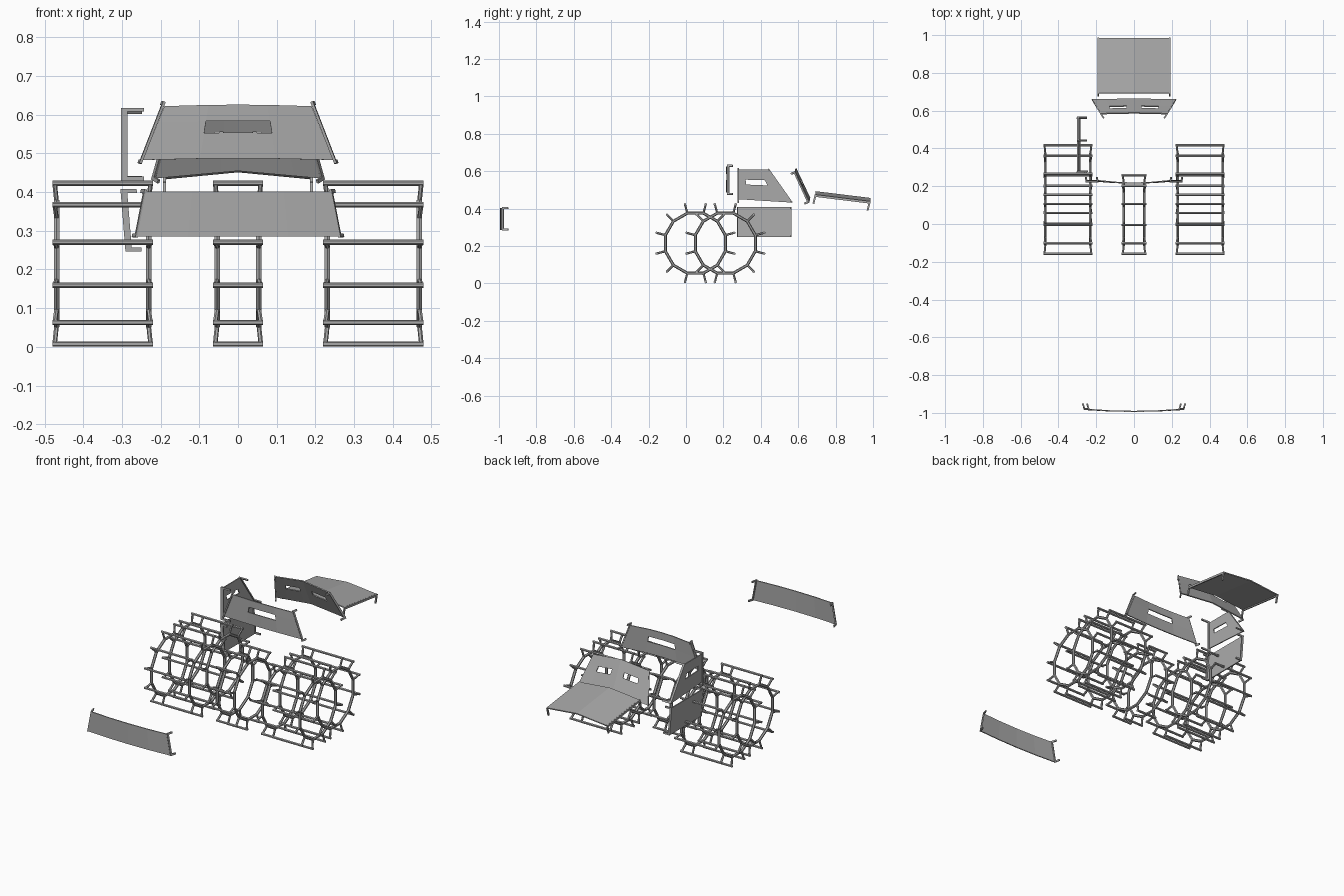
import bpy, bmesh, math
from mathutils import Vector as V

cube = bpy.data.objects.get("Cube")
if cube:
    bpy.data.objects.remove(cube)

steel = bpy.data.materials.new("grey_steel")
steel.use_nodes = True
GREY = (0.4, 0.4, 0.4, 1)
steel.diffuse_color = GREY
steel.node_tree.nodes["Principled BSDF"].inputs["Base Color"].default_value = GREY


def finish(name, bm):
    bmesh.ops.recalc_face_normals(bm, faces=bm.faces)
    mesh = bpy.data.meshes.new(name)
    bm.to_mesh(mesh)
    bm.free()
    mesh.materials.append(steel)
    obj = bpy.data.objects.new(name, mesh)
    bpy.context.collection.objects.link(obj)
    return obj


def rod(bm, a, b, r=0.007):
    d = b - a
    m = d.to_track_quat('Z', 'Y').to_matrix().to_4x4()
    m.translation = (a + b) / 2
    bmesh.ops.create_cone(bm, cap_ends=True, segments=6, radius1=r, radius2=r,
                          depth=d.length, matrix=m)


def cage(name, x, y, half):
    """Two twelve-sided rings joined by raised cleats."""
    bm = bmesh.new()

    def at(side, k, radius, inset):
        t = math.radians(15 + 30 * k)
        return V((x + side * (half - inset), y + radius * math.cos(t),
                  0.215 + radius * math.sin(t)))
    for k in range(12):
        for s in (-1, 1):
            rod(bm, at(s, k, 0.166, 0.011), at(s, k + 1, 0.166, 0.011), 0.008)
            rod(bm, at(s, k, 0.166, 0.011), at(s, k, 0.215, 0.006), 0.006)
        rod(bm, at(-1, k, 0.215, 0), at(1, k, 0.215, 0))
    finish(name, bm)


def plate(name, corners, us=(0, 0.5, 1), vs=(0, 1), holes=(), bow=(0, 0, 0), fold=False):
    """Thin sheet over four corners, bowed or folded at the middle, with slots."""
    bl, br, tr, tl = map(V, corners)
    bm = bmesh.new()
    rows = []
    for v in vs:
        row = []
        for u in us:
            c = abs(2 * u - 1)
            lift = V(bow) * (1 - (c if fold else c * c))
            row.append(bm.verts.new(bl.lerp(br, u).lerp(tl.lerp(tr, u), v) + lift))
        rows.append(row)
    for j in range(len(vs) - 1):
        for i in range(len(us) - 1):
            if (i, j) not in holes:
                bm.faces.new((rows[j][i], rows[j][i + 1], rows[j + 1][i + 1], rows[j + 1][i]))
    obj = finish(name, bm)
    mod = obj.modifiers.new("thickness", 'SOLIDIFY')
    mod.thickness = 0.006
    mod.offset = 0


def bracket(name, a, b, inward, arm=0.04, depth=0.01, thick=0.007):
    """C-shaped clip along a plate edge, prongs pointing inward."""
    a, b = V(a), V(b)
    up, inn = (b - a).normalized(), V(inward).normalized()
    h, t = (b - a).length, 0.01
    side = up.cross(inn).normalized() * thick
    outline = [(0, 0), (arm, 0), (arm, t), (depth, t),
               (depth, h - t), (arm, h - t), (arm, h), (0, h)]
    bm = bmesh.new()
    face = bm.faces.new([bm.verts.new(a + inn * p + up * q - side / 2) for p, q in outline])
    ext = bmesh.ops.extrude_face_region(bm, geom=[face])
    bmesh.ops.translate(bm, vec=side, verts=[g for g in ext["geom"]
                                             if isinstance(g, bmesh.types.BMVert)])
    finish(name, bm)


# Wheel cages
cage("front_wheel_cage", 0, 0.05, 0.065)
for s, n in ((1, "left"), (-1, "right")):
    cage(n + "_inner_wheel_cage", s * 0.35, 0.05, 0.13)
    cage(n + "_rear_wheel_cage", s * 0.35, 0.21, 0.13)

# Sheet panels
plate("bumper_plate", [(-.26, -.982, .285), (.26, -.982, .285), (.238, -.982, .402), (-.238, -.982, .402)],
      us=(0, .25, .5, .75, 1), bow=(0, -.01, 0))
plate("windshield_plate", [(-.245, .23, .483), (.245, .23, .483), (.19, .23, .622), (-.19, .23, .622)],
      us=(0, .3, .5, .7, 1), vs=(0, .48, .7, 1), holes=((1, 1), (2, 1)), bow=(0, -.013, .004))
plate("rear_window_plate", [(-.222, .658, .436), (.222, .658, .436), (.175, .583, .595), (-.175, .583, .595)],
      us=(0, .17, .4, .5, .6, .83, 1), vs=(0, .5, .66, 1), holes=((1, 1), (4, 1)),
      bow=(0, .004, .02), fold=True)
plate("rear_deck_plate", [(-.187, .692, .472), (.187, .692, .472), (.187, .985, .436), (-.187, .985, .436)],
      bow=(0, 0, .018), fold=True)
plate("side_window_plate", [(-.298, .28, .45), (-.298, .565, .432), (-.298, .44, .61), (-.298, .28, .61)],
      us=(0, .19, .7, 1), vs=(0, .5, .66, 1), holes=((1, 1),))
plate("side_lower_plate", [(-.286, .275, .247), (-.286, .56, .247), (-.3, .56, .407), (-.3, .275, .407)])

# Edge clips on both sides
for s, n in ((1, "left"), (-1, "right")):
    bracket(n + "_bumper_clip", (s * .262, -.984, .283), (s * .238, -.984, .407), (s * .01, .035, 0), .035)
    bracket(n + "_windshield_clip", (s * .252, .22, .474), (s * .19, .22, .634), (s * .005, .03, 0), .03)
    bracket(n + "_window_clip", (s * .222, .66, .433), (s * .175, .583, .6), (-s * .02, -.03, -.013), .03)
    bracket(n + "_deck_clip", (s * .19, .688, .475), (s * .19, .988, .438), (0, -.25, -1), .05, .012)

# Edge clips on the side panels
bracket("side_window_front_clip", (-.303, .28, .43), (-.303, .28, .618), (1, 0, 0), .06, .017)
bracket("side_window_rear_clip", (-.303, .567, .432), (-.303, .44, .612), (1, 0, 0), .055, .012)
bracket("side_lower_front_clip", (-.291, .275, .247), (-.304, .275, .408), (1, 0, 0), .042, .017)
bracket("side_lower_rear_clip", (-.291, .56, .247), (-.304, .56, .408), (1, 0, 0), .042, .012)
